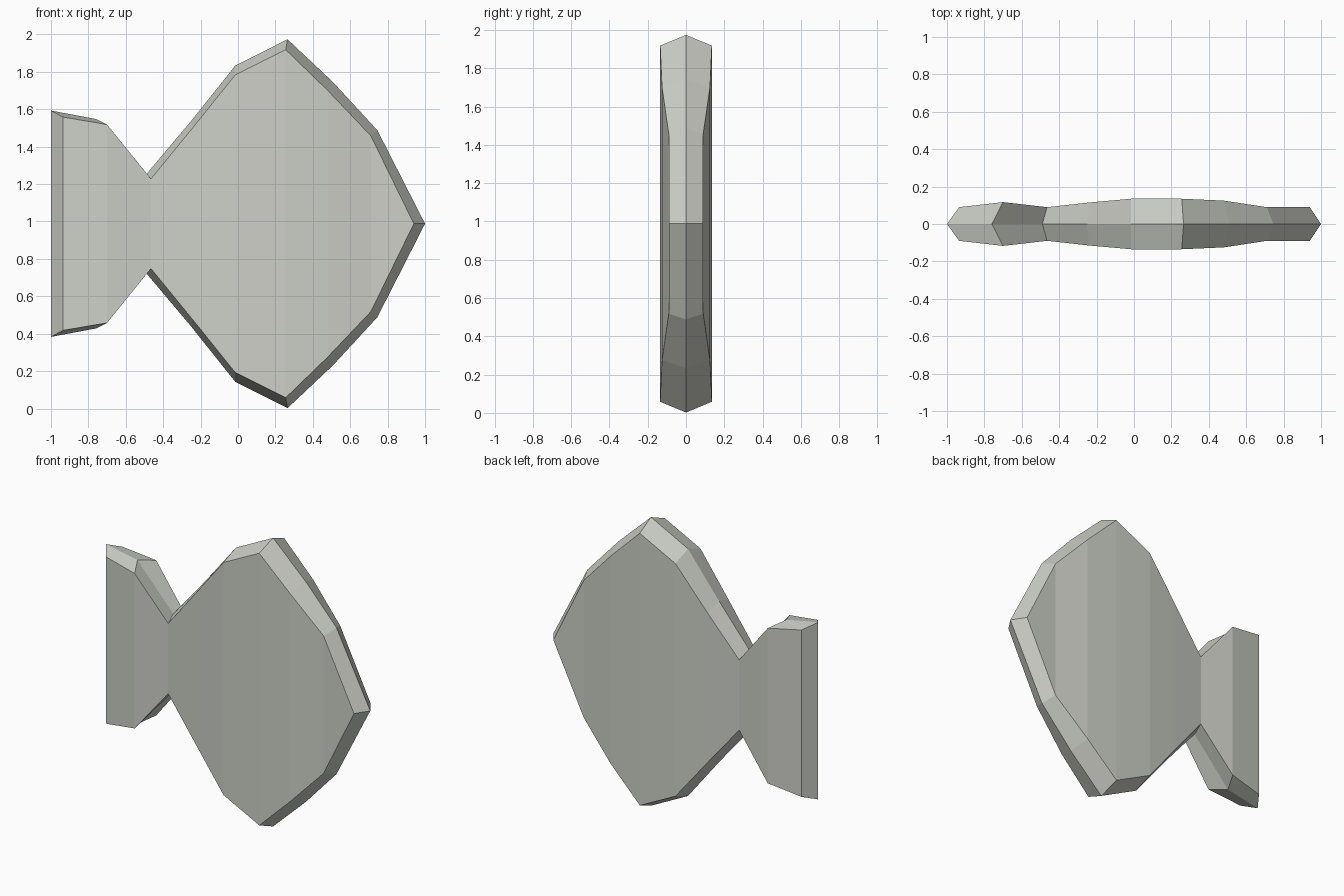
import bpy
import bmesh

cube = bpy.data.objects.get("Cube")
if cube:
    bpy.data.objects.remove(cube, do_unlink=True)

MID_Z = 0.988

# Stations, tail to nose: rim x, rim half height, face x, face half height, half thickness
STATIONS = [
    (-1.00, 0.605, -0.935, 0.570, 0.09),
    (-0.76, 0.560, -0.70, 0.530, 0.117),
    (-0.49, 0.265, -0.465, 0.240, 0.09),
    (-0.25, 0.550, -0.24, 0.515, 0.115),
    (-0.015, 0.845, -0.015, 0.795, 0.135),
    (0.265, 0.986, 0.255, 0.930, 0.135),
    (0.51, 0.755, 0.48, 0.712, 0.125),
    (0.745, 0.500, 0.71, 0.470, 0.09),
]
NOSE_RIM, NOSE_FACE, NOSE_HALF = 1.0, 0.94, 0.09


def make_material(name, colour):
    mat = bpy.data.materials.new(name)
    mat.use_nodes = True
    mat.diffuse_color = colour
    mat.node_tree.nodes["Principled BSDF"].inputs["Base Color"].default_value = colour
    return mat


bm = bmesh.new()


def loop(rows, nose):
    """Closed outline: top edge tail to nose, then bottom edge back."""
    top = [bm.verts.new((x, y, MID_Z + h)) for x, y, h in rows]
    tip = bm.verts.new((nose[0], nose[1], MID_Z))
    low = [bm.verts.new((x, y, MID_Z - h)) for x, y, h in reversed(rows)]
    return top + [tip] + low


# Sharp outer rim, shared by both sides
rim = loop([(rx, 0, rh) for rx, rh, _, _, _ in STATIONS], (NOSE_RIM, 0))
count = len(rim)

for side in (-1, 1):
    face = loop([(fx, side * t, fh) for _, _, fx, fh, t in STATIONS],
                (NOSE_FACE, side * NOSE_HALF))
    # Bevel between rim and side face
    for i in range(count):
        j = (i + 1) % count
        bm.faces.new((rim[i], rim[j], face[j], face[i]))
    # Vertical strips of the side face, ending in the nose triangle
    last = len(STATIONS) - 1
    for i in range(last):
        bm.faces.new((face[i], face[i + 1], face[-2 - i], face[-1 - i]))
    bm.faces.new(face[last:last + 3])

bmesh.ops.recalc_face_normals(bm, faces=bm.faces)
mesh = bpy.data.meshes.new("fish_body")
bm.to_mesh(mesh)
bm.free()
mesh.materials.append(make_material("pale_stone_grey", (0.61, 0.63, 0.57, 1)))
fish = bpy.data.objects.new("fish_body", mesh)
bpy.context.collection.objects.link(fish)
